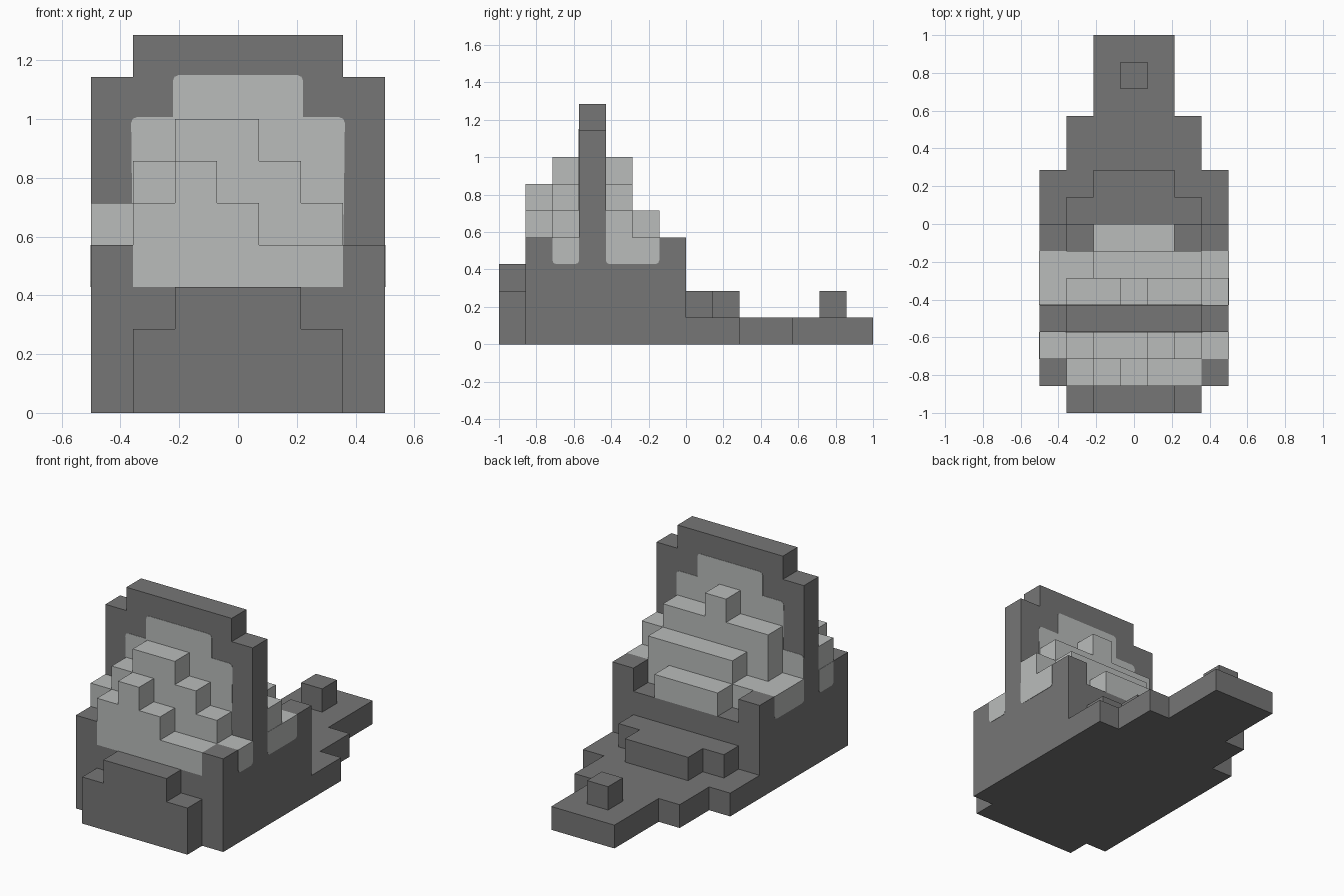
import bpy, bmesh
from mathutils import Vector

cube = bpy.data.objects.get("Cube")
if cube:
    bpy.data.objects.remove(cube, do_unlink=True)

U = 1 / 7  # block size


def material(name, colour):
    m = bpy.data.materials.new(name)
    m.use_nodes = True
    m.diffuse_color = colour
    bsdf = m.node_tree.nodes["Principled BSDF"]
    bsdf.inputs["Base Color"].default_value = colour
    bsdf.inputs["Roughness"].default_value = 0.9
    return m


DARK = material("dark grey stone", (0.18, 0.18, 0.18, 1))
LIGHT = material("light grey stone", (0.49, 0.505, 0.497, 1))

# Block heights: one string per row from front to back, one digit per column
PARTS = {
    "front_step": ["0233320"],
    "front_mound": ["4565444", "5677654"],
    "upright_wall": ["8999998"],
    "rear_mound": ["4667665", "4455554", "4344434"],
    "tail_base": ["1222221", "1122211", "0111110", "0111110",
                  "0011100", "0012100", "0011100"],
}
HEIGHTS = [[int(c) for c in row] for rows in PARTS.values() for row in rows]
WALL = 3


def height(i, j):
    inside = 0 <= j < len(HEIGHTS) and 0 <= i < 7
    return HEIGHTS[j][i] if inside else 0


def is_light(i, j, k, outer_side):
    """Mound blocks above the plinth are light, apart from the corner posts."""
    if k < 3 or j not in (1, 2, 4, 5, 6):
        return False
    if j in (1, 6) and i in (0, 6):
        return False
    return not (outer_side and k == 3)


def finish(name, bm, mats):
    mesh = bpy.data.meshes.new(name)
    bm.to_mesh(mesh)
    bm.free()
    for m in mats:
        mesh.materials.append(m)
    ob = bpy.data.objects.new(name, mesh)
    bpy.context.collection.objects.link(ob)
    return ob


def block_part(name, first, count):
    bm = bmesh.new()

    def quad(centre, normal, light):
        n = Vector(normal)
        a = Vector((n.y, n.z, n.x)) / 2
        b = n.cross(a)
        c = Vector(centre) + n / 2
        corners = (c + a + b, c - a + b, c - a - b, c + a - b)
        f = bm.faces.new([bm.verts.new((p - Vector((3.5, 7, 0))) * U)
                          for p in corners])
        f.material_index = int(light)

    for j in range(first, first + count):
        for i in range(7):
            h = height(i, j)
            for k in range(h):
                c = (i + 0.5, j + 0.5, k + 0.5)
                for dx, dy in ((1, 0), (-1, 0), (0, 1), (0, -1)):
                    if height(i + dx, j + dy) <= k:
                        outer = dx != 0 and not 0 <= i + dx < 7
                        quad(c, (dx, dy, 0), is_light(i, j, k, outer))
                if k == h - 1:
                    quad(c, (0, 0, 1), is_light(i, j, k, False))
                if k == 0:
                    quad(c, (0, 0, -1), False)
    bmesh.ops.remove_doubles(bm, verts=bm.verts, dist=0.001)
    bmesh.ops.recalc_face_normals(bm, faces=bm.faces)
    bmesh.ops.dissolve_limit(bm, angle_limit=0.02, verts=bm.verts,
                             edges=bm.edges, delimit={'MATERIAL'})
    finish(name, bm, [DARK, LIGHT])


row = 0
for part_name, rows in PARTS.items():
    block_part(part_name, row, len(rows))
    row += len(rows)


def plate(name, points, normal, rounded):
    """Thin painted patch lying on a surface, with some corners rounded."""
    bm = bmesh.new()
    n = Vector(normal) * 0.002
    verts = [bm.verts.new(Vector(p) + n) for p in points]
    face = bm.faces.new(verts)
    bmesh.ops.bevel(bm, geom=[verts[r] for r in rounded], offset=0.02,
                    segments=2, profile=0.5, affect='VERTICES')
    ext = bmesh.ops.extrude_face_region(bm, geom=bm.faces[:])
    moved = [g for g in ext["geom"] if isinstance(g, bmesh.types.BMVert)]
    bmesh.ops.translate(bm, verts=moved, vec=-2 * n)
    bmesh.ops.recalc_face_normals(bm, faces=bm.faces)
    finish(name, bm, [LIGHT])


# Stepped light panel on both faces of the wall
half = [(0.357, 3 * U), (0.364, 1.007), (0.222, 1.007), (0.222, 1.15)]
outline = half + [(-x, z) for x, z in reversed(half)]
for label, edge, side in (("front", WALL, -1), ("back", WALL + 1, 1)):
    y = edge * U - 1
    plate(label + "_wall_panel", [(x, y, z) for x, z in outline],
          (0, side, 0), [1, 3, 4, 6])

# Low extension of the panel on the back of the wall
y = (WALL + 1) * U - 1
plate("back_wall_panel_corner",
      [(x, y, z) for x, z in ((-0.35, 3 * U), (-0.35, 5 * U),
                              (-0.5, 5 * U), (-0.5, 3 * U))],
      (0, 1, 0), [2])

# Light patches running down the outer sides, beside the wall
for label, side in (("left", 1), ("right", -1)):
    for where, j0, j1 in (("front", 2, 3), ("rear", 4, 6)):
        y0, y1 = j0 * U - 1, j1 * U - 1
        plate(f"{label}_{where}_side_patch",
              [(side / 2, y, z) for y, z in ((y0, 3 * U), (y1, 3 * U),
                                             (y1, 4 * U), (y0, 4 * U))],
              (side, 0, 0), [0, 1])
